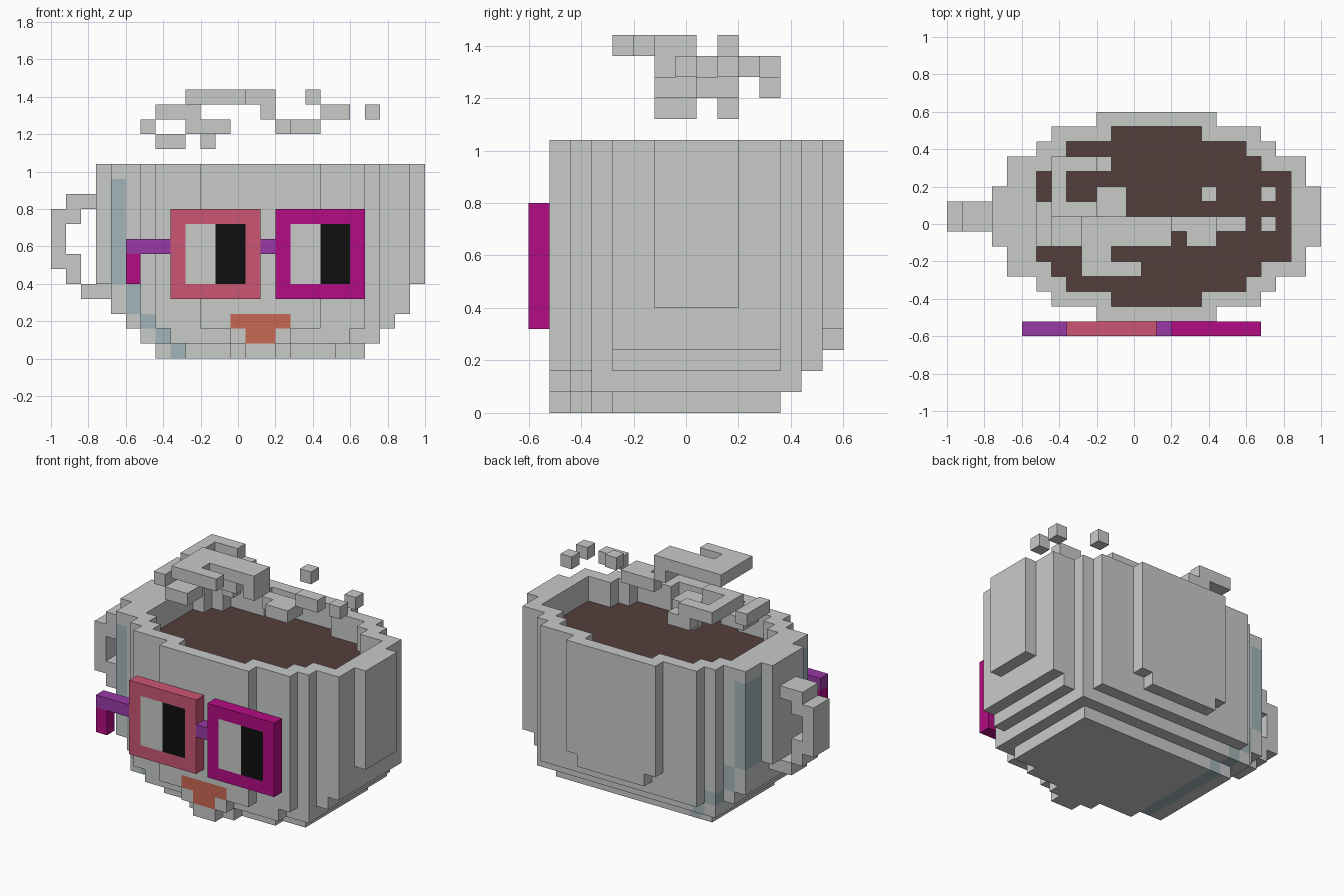
import bpy, bmesh

if "Cube" in bpy.data.objects:
    bpy.data.objects.remove(bpy.data.objects["Cube"])

V = 0.08                      # block size
ORIGIN = (-1.0, -0.6, 0.0)


def material(name, r, g, b):
    m = bpy.data.materials.new(name)
    lin = [((c / 255 + 0.055) / 1.055) ** 2.4 if c > 10 else c / 255 / 12.92 for c in (r, g, b)]
    m.diffuse_color = (*lin, 1)
    m.use_nodes = True
    m.node_tree.nodes["Principled BSDF"].inputs["Base Color"].default_value = m.diffuse_color
    return m


MATS = {
    'white': material('pale_grey', 200, 203, 201),
    'teal': material('dusty_teal', 162, 181, 184),
    'brown': material('coffee_brown', 84, 62, 60),
    'pink': material('rose_pink', 204, 86, 116),
    'magenta': material('magenta', 180, 12, 131),
    'purple': material('purple', 152, 58, 165),
    'orange': material('coral_orange', 200, 104, 84),
    'black': material('black', 15, 15, 15),
}
parts = {}                    # part name -> {cell: colour}


def cells(x0, x1, y0, y1, z0, z1):
    r = [[round((v - o) / V) for v in pair] for pair, o in
         zip(((x0, x1), (y0, y1), (z0, z1)), ORIGIN)]
    return [(i, j, k) for i in range(*r[0]) for j in range(*r[1]) for k in range(*r[2])]


def fill(part, colour, *box):
    d = parts.setdefault(part, {})
    for c in cells(*box):
        d[c] = colour


def cut(part, *box):
    for c in cells(*box):
        parts[part].pop(c, None)


# Cup: rounded outline as (depth from centre, half width), narrowing at the base
CX, CY = 0.12, 0.04
OUTLINE = [(0.56, 0.32), (0.48, 0.56), (0.40, 0.64), (0.32, 0.80), (0.16, 0.88)]
# z0, z1, half width limit, depth limit
LAYERS = [(0, .08, .56, .32), (.08, .16, .64, .40), (.16, .24, .72, .48),
          (.24, .40, .80, .56), (.40, 1.04, .88, .56)]
for z0, z1, wmax, dmax in LAYERS:
    for d, w in OUTLINE:
        d, w = min(d, dmax), min(w, wmax)
        fill('cup', 'white', CX - w, CX + w, CY - d, CY + d, z0, z1)
# notched lower corners of the back panel
cut('cup', -.20, -.12, .52, .60, .24, .32)
cut('cup', .36, .44, .52, .60, .24, .32)

# Chin steps and lower lip
for box in [(-.20, .44, -.52, -.44, .16, .24), (-.36, .60, -.44, -.36, .08, .16),
            (-.04, .28, -.52, -.44, .08, .16), (-.28, .52, -.36, -.28, 0, .08),
            (-.04, .28, -.44, -.36, 0, .08), (.04, .20, -.52, -.44, 0, .08)]:
    fill('cup', 'white', *box)

# Stripe down the left side, running through the whole depth
STRIPE = [(-.68, .40, .96), (-.60, .24, .40), (-.52, .16, .24), (-.44, .08, .16), (-.36, 0, .08)]
for x, z0, z1 in STRIPE:
    for c in cells(x, x + V, -.6, .6, z0, z1):
        if c in parts['cup']:
            parts['cup'][c] = 'teal'

# Hollow and coffee
INNER = [(.48, -.12, .36), (.40, -.36, .60), (.32, -.44, .68), (.24, -.52, .84)]
for d, x0, x1 in INNER:
    cut('cup', x0, x1, CY - d, CY + d, .80, 1.04)
    fill('coffee', 'brown', x0, x1, CY - d, CY + d, .80, .88)

# Mouth
for box in [(-.04, .28, -.52, -.44, .16, .24), (.04, .20, -.52, -.44, .08, .16)]:
    cut('cup', *box)
    fill('mouth', 'orange', *box)

# Handle
for x0, x1, z0, z1 in [(-1, -.92, .48, .80), (-.92, -.84, .72, .88), (-.84, -.76, .80, .88),
                       (-.92, -.84, .40, .56), (-.84, -.68, .32, .40)]:
    fill('handle', 'white', x0, x1, -.04, .12, z0, z1)

# Glasses: frames, lenses, bridge and temple arm
Y = (-.60, -.52)
for side, x, colour in [('left', -.36, 'pink'), ('right', .20, 'magenta')]:
    frame = side + '_frame'
    fill(frame, colour, x, x + .48, *Y, .32, .80)
    cut(frame, x + .08, x + .40, *Y, .40, .72)
    fill(side + '_lens', 'white', x + .08, x + .24, *Y, .40, .72)
    fill(side + '_pupil', 'black', x + .24, x + .40, *Y, .40, .72)
fill('bridge', 'purple', .12, .20, *Y, .56, .64)
fill('temple_arm', 'purple', -.60, -.36, *Y, .56, .64)
fill('temple_tip', 'magenta', -.60, -.52, *Y, .40, .56)

# Steam curls, as level -> footprints (x0, x1, y0, y1)
STEAM = {
    1.12: [(-.44, -.28, -.12, .04), (-.20, -.12, .12, .20)],
    1.20: [(-.52, -.44, -.12, .12), (-.28, -.12, .28, .36), (-.20, -.04, .04, .20),
           (-.28, -.20, .04, .12), (.20, .44, -.04, .04), (.28, .44, -.12, -.04)],
    1.28: [(-.44, -.36, .04, .36), (-.36, -.20, .28, .36), (-.36, -.20, .04, .12),
           (.12, .20, -.12, .04), (.44, .60, -.04, .04), (.68, .76, -.04, .04),
           (.68, .76, .12, .20)],
    1.36: [(-.28, .04, -.28, -.20), (-.28, -.12, -.20, -.12), (-.28, .20, -.12, .04),
           (.36, .44, .12, .20)],
}
for z, boxes in STEAM.items():
    for b in boxes:
        fill('steam', 'white', *b, z, z + V)

# Build one mesh per part, keeping only faces not covered by a neighbour
occupied = set().union(*parts.values())
FACES = {
    (1, 0, 0): [(1, 0, 0), (1, 1, 0), (1, 1, 1), (1, 0, 1)],
    (-1, 0, 0): [(0, 0, 0), (0, 0, 1), (0, 1, 1), (0, 1, 0)],
    (0, 1, 0): [(0, 1, 0), (0, 1, 1), (1, 1, 1), (1, 1, 0)],
    (0, -1, 0): [(0, 0, 0), (1, 0, 0), (1, 0, 1), (0, 0, 1)],
    (0, 0, 1): [(0, 0, 1), (1, 0, 1), (1, 1, 1), (0, 1, 1)],
    (0, 0, -1): [(0, 0, 0), (0, 1, 0), (1, 1, 0), (1, 0, 0)],
}
for name, blocks in parts.items():
    bm, verts = bmesh.new(), {}
    colours = sorted(set(blocks.values()))
    for cell, colour in blocks.items():
        for n, corners in FACES.items():
            if tuple(a + b for a, b in zip(cell, n)) in occupied:
                continue
            loop = []
            for co in corners:
                key = tuple(a + b for a, b in zip(cell, co))
                if key not in verts:
                    verts[key] = bm.verts.new([o + V * a for o, a in zip(ORIGIN, key)])
                loop.append(verts[key])
            bm.faces.new(loop).material_index = colours.index(colour)
    mesh = bpy.data.meshes.new(name)
    bm.to_mesh(mesh)
    bm.free()
    for c in colours:
        mesh.materials.append(MATS[c])
    bpy.context.collection.objects.link(bpy.data.objects.new(name, mesh))
